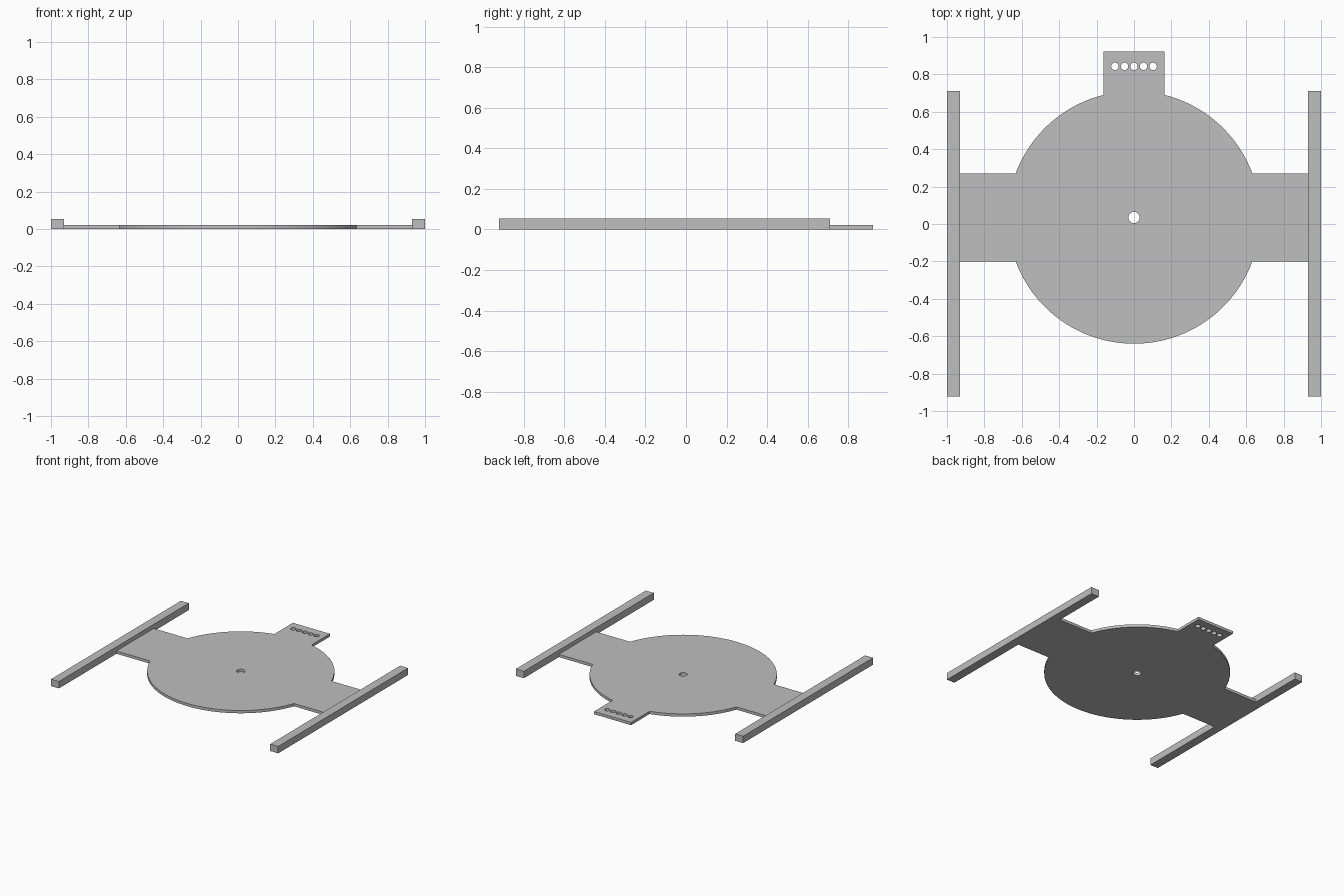
import bpy
import bmesh
import math

default = bpy.data.objects.get("Cube")
if default:
    bpy.data.objects.remove(default, do_unlink=True)

THICK = 0.022        # plate thickness
RAIL_H = 0.055       # rail height
CY, R = 0.035, 0.675  # disc centre and radius
ARM_X, ARM_LOW, ARM_HIGH = 0.93, -0.2, 0.27
TAB_X, TAB_Y = 0.163, 0.923

grey = bpy.data.materials.new("plain grey")
grey.use_nodes = True
colour = (0.52, 0.52, 0.52, 1)
grey.diffuse_color = colour
grey.node_tree.nodes["Principled BSDF"].inputs["Base Color"].default_value = colour


def arc(cx, cy, r, start, end, steps):
    """Points along an arc, both ends included."""
    return [(cx + r * math.cos(start + (end - start) * i / steps),
             cy + r * math.sin(start + (end - start) * i / steps))
            for i in range(steps + 1)]


def circle(cx, cy, r, sides):
    return arc(cx, cy, r, 0, math.tau, sides)[:-1]


def add_mesh(name, bm):
    mesh = bpy.data.meshes.new(name)
    bm.to_mesh(mesh)
    bm.free()
    mesh.materials.append(grey)
    obj = bpy.data.objects.new(name, mesh)
    bpy.context.collection.objects.link(obj)
    return obj


def extruded_plate(name, loops, height):
    """Filled outline with holes, given thickness."""
    curve = bpy.data.curves.new(name + " outline", "CURVE")
    curve.dimensions = "2D"
    curve.fill_mode = "BOTH"
    curve.extrude = height / 2
    for loop in loops:
        spline = curve.splines.new("POLY")
        spline.points.add(len(loop) - 1)
        for point, (x, y) in zip(spline.points, loop):
            point.co = (x, y, 0, 1)
        spline.use_cyclic_u = True
    helper = bpy.data.objects.new(name + " outline", curve)
    bpy.context.collection.objects.link(helper)
    bpy.context.view_layer.update()
    filled = bpy.data.meshes.new_from_object(
        helper.evaluated_get(bpy.context.evaluated_depsgraph_get()))
    bpy.data.objects.remove(helper, do_unlink=True)
    bm = bmesh.new()
    bm.from_mesh(filled)
    bpy.data.meshes.remove(filled)
    bmesh.ops.remove_doubles(bm, verts=bm.verts, dist=0.0001)
    bmesh.ops.translate(bm, verts=bm.verts, vec=(0, 0, height / 2))
    bmesh.ops.recalc_face_normals(bm, faces=bm.faces)
    return add_mesh(name, bm)


# Right half of the outline: front arc, arm, back arc, tab
low = math.asin((ARM_LOW - CY) / R)
high = math.asin((ARM_HIGH - CY) / R)
tab = math.acos(TAB_X / R)
half = arc(0, CY, R, -math.pi / 2, low, 32)
half += [(ARM_X, ARM_LOW), (ARM_X, ARM_HIGH)]
half += arc(0, CY, R, high, tab, 28)
half += [(TAB_X, TAB_Y)]
outline = half + [(-x, y) for x, y in reversed(half[1:])]

# Centre hole and the row of tab holes
holes = [circle(0, CY, 0.03, 32)]
holes += [circle(0.051 * i, 0.843, 0.02, 24) for i in range(-2, 3)]

plate = extruded_plate("base_plate", [outline] + holes, THICK)
bpy.ops.object.select_all(action="DESELECT")
plate.select_set(True)
bpy.context.view_layer.objects.active = plate
bpy.ops.object.shade_smooth_by_angle(angle=math.radians(30))

# Side rails
for name, side in (("left_rail", 1), ("right_rail", -1)):
    bm = bmesh.new()
    bmesh.ops.create_cube(bm, size=1)
    bmesh.ops.scale(bm, verts=bm.verts, vec=(1 - ARM_X, 1.633, RAIL_H))
    bmesh.ops.translate(bm, verts=bm.verts,
                        vec=(side * (1 + ARM_X) / 2, -0.1065, RAIL_H / 2))
    add_mesh(name, bm)
